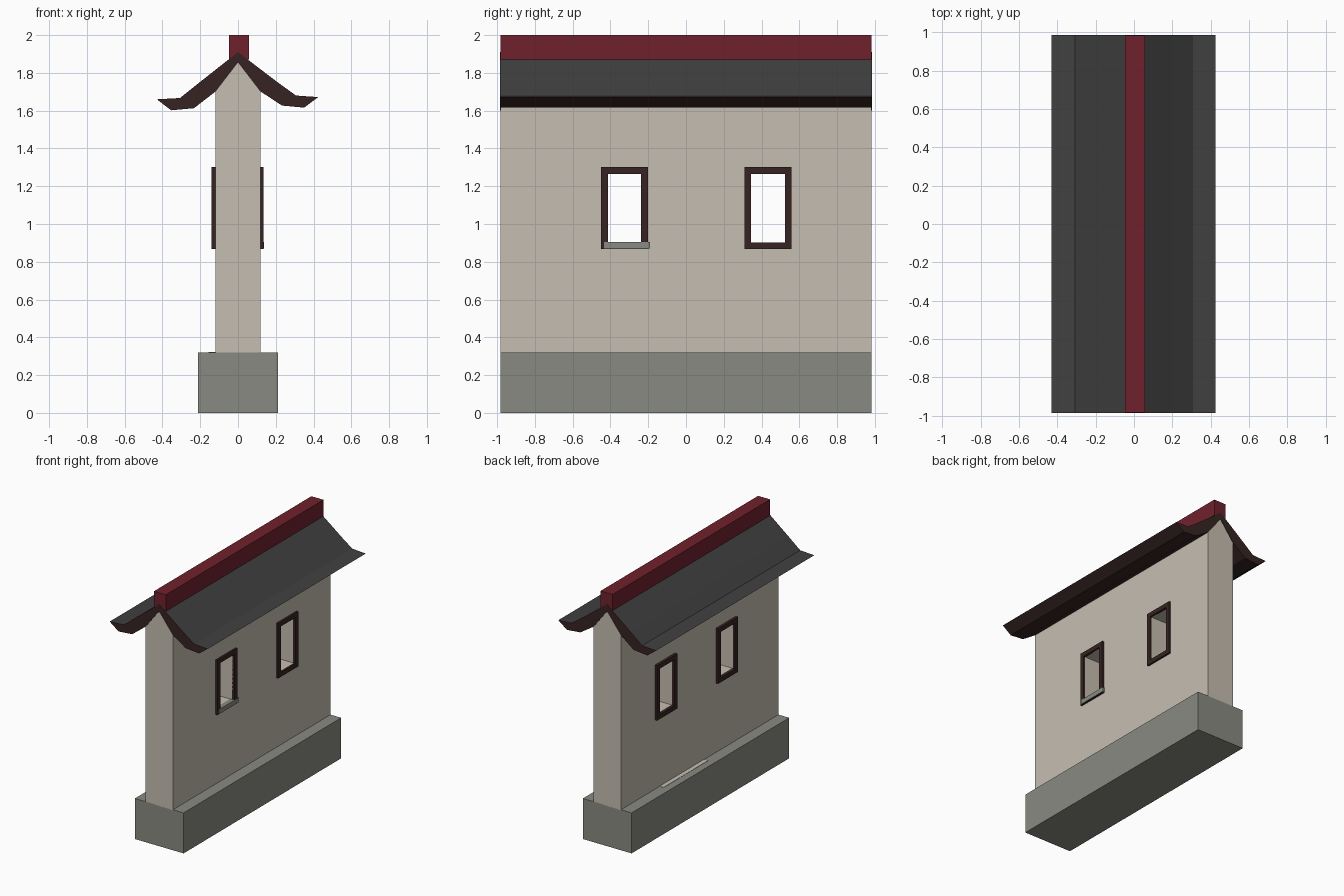
import bpy, bmesh

if "Cube" in bpy.data.objects:
    bpy.data.objects.remove(bpy.data.objects["Cube"])


def srgb(r, g, b):
    f = lambda c: (c / 255 / 12.92) if c < 10 else ((c / 255 + 0.055) / 1.055) ** 2.4
    return (f(r), f(g), f(b), 1)


def material(name, *rgb):
    m = bpy.data.materials.new(name)
    m.diffuse_color = srgb(*rgb)
    m.use_nodes = True
    m.node_tree.nodes["Principled BSDF"].inputs["Base Color"].default_value = m.diffuse_color
    return m


plaster = material("beige plaster", 198, 190, 177)
stone = material("grey stone", 138, 138, 130)
tile = material("dark grey tile", 64, 64, 64)
wood = material("dark brown wood", 54, 36, 34)
red = material("deep red", 112, 33, 45)


def make(name, bm, *mats):
    bmesh.ops.recalc_face_normals(bm, faces=bm.faces[:])
    me = bpy.data.meshes.new(name)
    bm.to_mesh(me)
    bm.free()
    ob = bpy.data.objects.new(name, me)
    bpy.context.collection.objects.link(ob)
    for m in mats:
        me.materials.append(m)
    return ob


def add_box(bm, x0, x1, y0, y1, z0, z1):
    vs = bmesh.ops.create_cube(bm, size=1)["verts"]
    for v in vs:
        v.co.x = x1 if v.co.x > 0 else x0
        v.co.y = y1 if v.co.y > 0 else y0
        v.co.z = z1 if v.co.z > 0 else z0


def box(name, mat, *dims):
    bm = bmesh.new()
    add_box(bm, *dims)
    return make(name, bm, mat)


def prism(profile, y0, y1):
    # extrude an xz profile along y
    bm = bmesh.new()
    a = [bm.verts.new((x, y0, z)) for x, z in profile]
    b = [bm.verts.new((x, y1, z)) for x, z in profile]
    n = len(a)
    bm.faces.new(a)
    bm.faces.new(b[::-1])
    for i in range(n):
        j = (i + 1) % n
        bm.faces.new((a[i], b[i], b[j], a[j]))
    bmesh.ops.recalc_face_normals(bm, faces=bm.faces[:])
    return bm


L = 0.983

# Stone base
box("base", stone, -0.213, 0.213, -L, L, 0, 0.32)

# Gabled wall with two window openings
wall = make("wall", prism([(-0.12, 0.315), (0.12, 0.315), (0.12, 1.70), (0, 1.86), (-0.12, 1.70)], -L, L), plaster)
openings = [(-0.413, -0.237), (0.345, 0.523)]
Z0, Z1, T = 0.903, 1.265, 0.036
bm = bmesh.new()
for y0, y1 in openings:
    add_box(bm, -0.3, 0.3, y0, y1, Z0, Z1)
cutter = make("window_cutter", bm, plaster)
cutter.hide_render = True
mod = wall.modifiers.new("openings", "BOOLEAN")
mod.object = cutter
mod.operation = "DIFFERENCE"
mod.solver = "EXACT"
dg = bpy.context.evaluated_depsgraph_get()
cut = bpy.data.meshes.new_from_object(wall.evaluated_get(dg))
wall.modifiers.clear()
wall.data = cut
bpy.data.objects.remove(cutter)

# Window frames on both sides of the wall
for side, x0, x1 in (("right", 0.115, 0.135), ("left", -0.14, -0.115)):
    for i, (y0, y1) in enumerate(openings):
        bm = bmesh.new()
        add_box(bm, x0, x1, y0 - T, y0, Z0 - T, Z1 + T)
        add_box(bm, x0, x1, y1, y1 + T, Z0 - T, Z1 + T)
        add_box(bm, x0, x1, y0, y1, Z0 - T, Z0)
        add_box(bm, x0, x1, y0, y1, Z1, Z1 + T)
        make(f"window_frame_{side}_{i + 1}", bm, wood)

# Stone sill of the first right-hand window
box("window_sill", stone, 0.10, 0.138, -0.435, -0.19, 0.87, 0.906)

# Roof: curved slab, tiles on the upward faces, wood elsewhere
roof = [(0, 1.91), (0.206, 1.753), (0.307, 1.68), (0.425, 1.672), (0.35, 1.616),
        (0.233, 1.627), (0.117, 1.703), (0, 1.855), (-0.117, 1.703), (-0.233, 1.613),
        (-0.354, 1.602), (-0.43, 1.66), (-0.307, 1.667), (-0.206, 1.748)]
bm = prism(roof, -L - 0.003, L + 0.003)
bm.normal_update()
for f in bm.faces:
    f.material_index = 0 if f.normal.z > 0.2 else 1
make("roof", bm, tile, wood)

# Ridge beam
box("ridge", red, -0.047, 0.058, -L, L, 1.87, 2.0)

# Thin plaster patch on the base ledge
make("plaster_patch", prism([(-0.155, 0.318), (-0.115, 0.318), (-0.115, 0.322), (-0.155, 0.322)], -0.05, 0.5), plaster)
